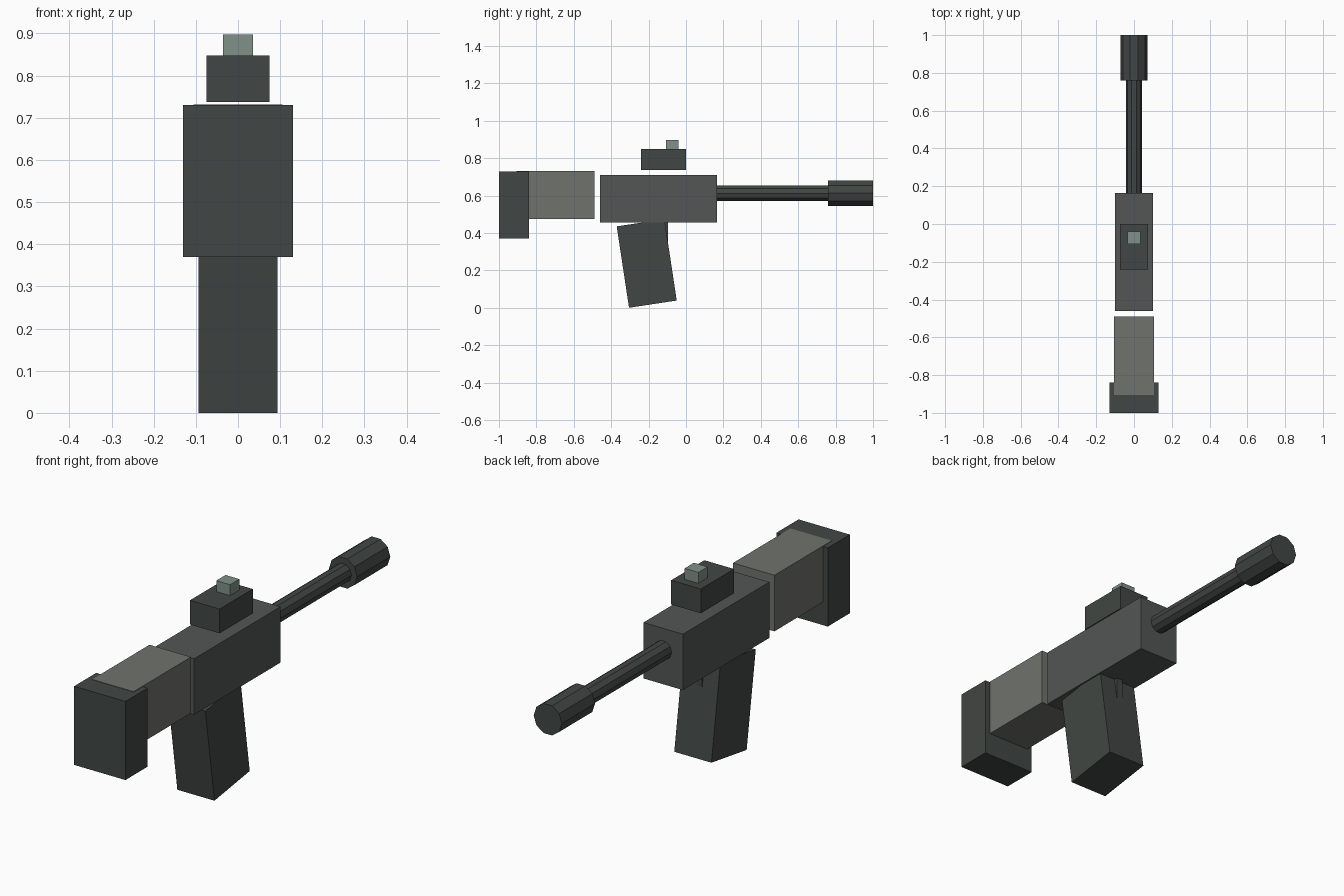
import bpy
from math import pi, radians

if "Cube" in bpy.data.objects:
    bpy.data.objects.remove(bpy.data.objects["Cube"])


def material(name, rgb):
    m = bpy.data.materials.new(name)
    m.diffuse_color = (*rgb, 1)
    m.use_nodes = True
    m.node_tree.nodes["Principled BSDF"].inputs["Base Color"].default_value = m.diffuse_color
    return m


DARK = material("dark", (0.053, 0.062, 0.057))
BODY = material("body_grey", (0.085, 0.093, 0.090))
PALE = material("pale_grey", (0.162, 0.170, 0.155))
GREEN = material("grey_green", (0.22, 0.28, 0.25))


def box(name, width, y, z, mat, tilt=0):
    """Box centred on x = 0 spanning the y and z ranges, tilted about x."""
    bpy.ops.mesh.primitive_cube_add(
        size=1, location=(0, sum(y) / 2, sum(z) / 2), rotation=(tilt, 0, 0))
    ob = bpy.context.object
    ob.name = name
    ob.scale = (width, y[1] - y[0], z[1] - z[0])
    ob.data.materials.append(mat)


def tube(name, radius, y, z, mat):
    """Ten-sided cylinder along y with corners at +x and -x."""
    bpy.ops.mesh.primitive_cylinder_add(
        vertices=10, radius=radius, depth=y[1] - y[0],
        location=(0, sum(y) / 2, z), rotation=(0, pi / 2, pi / 2))
    ob = bpy.context.object
    ob.name = name
    ob.data.materials.append(mat)


# Stock: end plate and shoulder block
box("butt_plate", 0.26, (-1.0, -0.84), (0.37, 0.73), DARK)
box("stock", 0.21, (-0.905, -0.49), (0.475, 0.732), PALE)

# Main body, tilted grip and thin trigger
box("receiver", 0.20, (-0.46, 0.165), (0.455, 0.711), BODY)
box("grip", 0.188, (-0.339, -0.081), (0.017, 0.457), DARK, radians(8.6))
box("trigger", 0.03, (-0.14, -0.096), (0.34, 0.47), DARK)

# Sight floating just above the body
box("sight_base", 0.15, (-0.24, 0.0), (0.737, 0.848), DARK)
box("sight_post", 0.07, (-0.107, -0.04), (0.847, 0.898), GREEN)

# Barrel and muzzle
tube("barrel", 0.043, (0.1, 0.8), 0.612, DARK)
tube("muzzle", 0.0714, (0.76, 1.0), 0.613, DARK)
